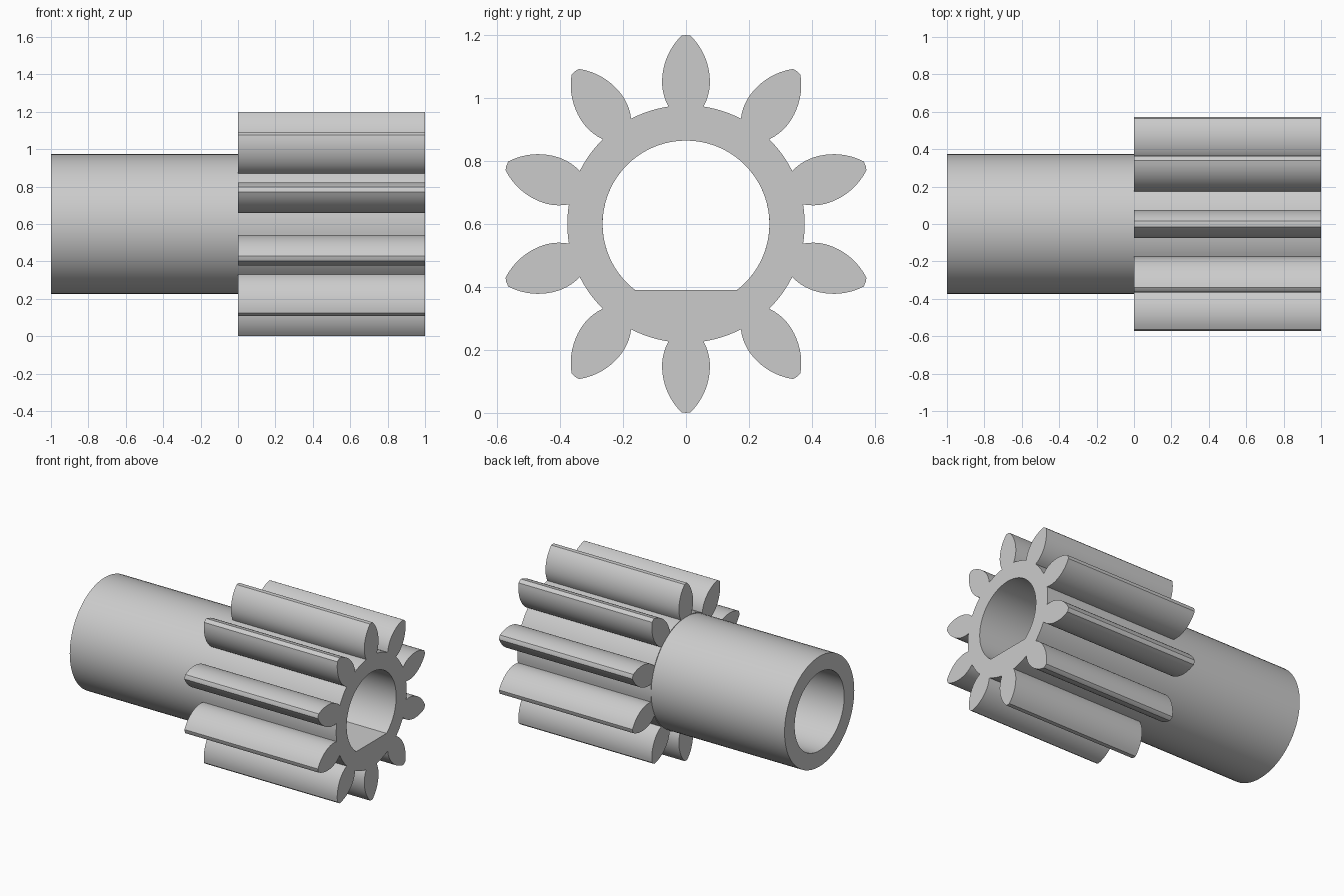
import bpy, bmesh
from math import sin, cos, pi, sqrt, asin, acos, radians

if "Cube" in bpy.data.objects:
    bpy.data.objects.remove(bpy.data.objects["Cube"], do_unlink=True)

AXIS_Z = 0.6
BORE_R = 0.265
SHAFT_R = 0.373
TIP_R = 0.6
TEETH = 10

metal = bpy.data.materials.new("light_grey")
metal.use_nodes = True
grey = (0.6, 0.6, 0.6, 1)
metal.diffuse_color = grey
metal.node_tree.nodes["Principled BSDF"].inputs["Base Color"].default_value = grey


def arc(radius, start, end, steps):
    """Points on an arc; angle 0 is straight up, positive towards +y."""
    return [(radius * sin(start + (end - start) * i / steps),
             radius * cos(start + (end - start) * i / steps)) for i in range(steps + 1)]


def extrude_profile(name, loops, x0, x1):
    """Fill closed (y, z) loops, holes included, and extrude along x."""
    bm = bmesh.new()
    edges = []
    for loop in loops:
        vs = [bm.verts.new((x0, y, z + AXIS_Z)) for y, z in loop]
        edges += [bm.edges.new((vs[i - 1], vs[i])) for i in range(len(vs))]
    bmesh.ops.triangle_fill(bm, use_beauty=True, edges=edges, normal=(1, 0, 0))
    res = bmesh.ops.extrude_face_region(bm, geom=bm.faces[:], use_keep_orig=True)
    moved = [g for g in res["geom"] if isinstance(g, bmesh.types.BMVert)]
    bmesh.ops.translate(bm, verts=moved, vec=(x1 - x0, 0, 0))
    bmesh.ops.recalc_face_normals(bm, faces=bm.faces[:])
    me = bpy.data.meshes.new(name)
    bm.to_mesh(me)
    bm.free()
    me.materials.append(metal)
    ob = bpy.data.objects.new(name, me)
    bpy.context.collection.objects.link(ob)
    bpy.ops.object.select_all(action="DESELECT")
    ob.select_set(True)
    bpy.context.view_layer.objects.active = ob
    bpy.ops.object.shade_smooth_by_angle(angle=radians(25))
    return ob


def tooth_half_width(r):
    """Bulging flank, widest part way up the tooth."""
    bulge = 0.207 if r > 0.451 else 0.16
    return sqrt(bulge ** 2 - (r - 0.451) ** 2) + 0.076 - bulge


# Pinion outline: bulging teeth joined by root arcs
heights = [SHAFT_R + (TIP_R - 0.002 - SHAFT_R) * i / 14 for i in range(15)]
flank = [(tooth_half_width(r), r) for r in heights]
tooth = [(-w, r) for w, r in flank] + [(0, TIP_R)] + [(w, r) for w, r in reversed(flank)]
base_r = sqrt(flank[0][0] ** 2 + flank[0][1] ** 2)
base_angle = asin(flank[0][0] / base_r)
pitch = 2 * pi / TEETH
outline = []
for k in range(TEETH):
    a = k * pitch
    outline += [(y * cos(a) + z * sin(a), z * cos(a) - y * sin(a)) for y, z in tooth]
    outline += arc(base_r, a + base_angle, a + pitch - base_angle, 6)[1:-1]

# D-shaped bore with its flat at the bottom
flat = acos(-0.21 / BORE_R)
extrude_profile("pinion_gear", [outline, arc(BORE_R, -flat, flat, 56)], 0, 1)

# Plain hollow shaft
extrude_profile("shaft_sleeve",
                [arc(SHAFT_R, 0, 2 * pi, 72)[:-1], arc(BORE_R, 0, 2 * pi, 72)[:-1]], -1, 0)
